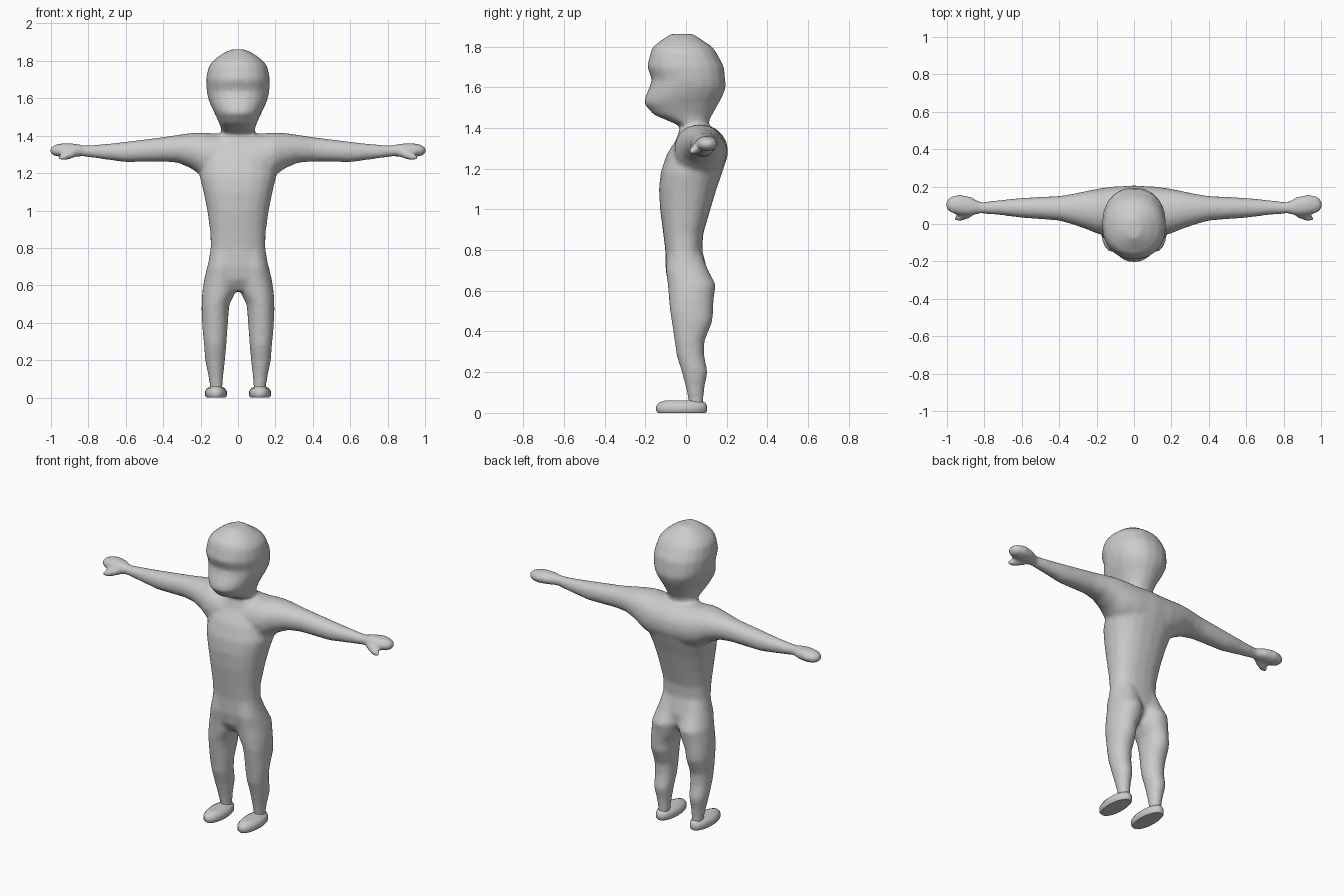
import bpy, bmesh, math

grey = bpy.data.materials.new("plain grey")
grey.diffuse_color = (0.6, 0.6, 0.6, 1)


def spow(v, p):
    return math.copysign(abs(v) ** p, v)


def loft(bm, rings, axis="z", side=1, n=20, power=0.95):
    """Skin oval rings (position, a0, a1, b0, b1); the axis is x, y or z."""
    loops = []
    for t, a0, a1, b0, b1 in rings:
        loop = []
        for i in range(n):
            ang = 2 * math.pi * i / n
            a = (a0 + a1) / 2 + (a1 - a0) / 2 * spow(math.cos(ang), power)
            b = (b0 + b1) / 2 + (b1 - b0) / 2 * spow(math.sin(ang), power)
            co = {"z": (a, b, t), "x": (t, a, b), "y": (a, t, b)}[axis]
            loop.append(bm.verts.new((co[0] * side, co[1], co[2])))
        loops.append(loop)
    faces = [bm.faces.new(loops[0]), bm.faces.new(loops[-1])]
    for lo, hi in zip(loops, loops[1:]):
        for i in range(n):
            j = (i + 1) % n
            faces.append(bm.faces.new((lo[i], lo[j], hi[j], hi[i])))
    bmesh.ops.recalc_face_normals(bm, faces=faces)


def finish(bm, name):
    mesh = bpy.data.meshes.new(name)
    bm.to_mesh(mesh)
    bm.free()
    ob = bpy.data.objects.new(name, mesh)
    bpy.context.collection.objects.link(ob)
    mesh.materials.append(grey)
    return ob


def sym(rings):
    """Rings given as (z, half width, front, back)."""
    return [(z, -w, w, f, b) for z, w, f, b in rings]


body = bmesh.new()

# torso
loft(body, sym([(0.57, 0.05, -0.05, 0.05), (0.63, 0.15, -0.088, 0.10),
                (0.70, 0.163, -0.10, 0.105), (0.80, 0.147, -0.102, 0.08),
                (0.88, 0.148, -0.112, 0.085), (1.0, 0.165, -0.128, 0.12),
                (1.1, 0.185, -0.133, 0.15), (1.18, 0.205, -0.125, 0.178),
                (1.27, 0.20, -0.095, 0.207), (1.34, 0.17, -0.05, 0.185),
                (1.40, 0.12, -0.03, 0.145)]), power=0.85)

# neck and head
loft(body, sym([(1.34, 0.10, -0.03, 0.14), (1.41, 0.088, -0.03, 0.11),
                (1.44, 0.092, -0.10, 0.115), (1.465, 0.10, -0.16, 0.13),
                (1.52, 0.125, -0.208, 0.16), (1.555, 0.143, -0.20, 0.18),
                (1.60, 0.160, -0.180, 0.197), (1.64, 0.168, -0.168, 0.193),
                (1.70, 0.172, -0.192, 0.187), (1.77, 0.158, -0.175, 0.15),
                (1.80, 0.135, -0.163, 0.128), (1.835, 0.09, -0.115, 0.075),
                (1.862, 0.035, -0.075, 0.035)]), power=0.9)

for s in (1, -1):
    # arm and hand
    loft(body, [(-0.02, -0.06, 0.207, 1.16, 1.412), (0.12, -0.06, 0.20, 1.16, 1.412),
                (0.19, -0.055, 0.19, 1.18, 1.418), (0.25, -0.03, 0.178, 1.225, 1.415),
                (0.32, -0.005, 0.163, 1.255, 1.405), (0.40, 0.018, 0.15, 1.262, 1.393),
                (0.60, 0.033, 0.14, 1.258, 1.368), (0.72, 0.048, 0.128, 1.274, 1.355),
                (0.82, 0.056, 0.117, 1.288, 1.348), (0.87, 0.045, 0.145, 1.288, 1.358),
                (0.93, 0.048, 0.158, 1.285, 1.362), (0.98, 0.058, 0.148, 1.290, 1.352),
                (1.004, 0.08, 0.125, 1.305, 1.338)], "x", s)
    # thumb
    loft(body, [(0.84, 0.06, 0.10, 1.295, 1.335), (0.88, 0.03, 0.08, 1.28, 1.33),
                (0.93, 0.012, 0.06, 1.265, 1.31), (0.962, 0.018, 0.04, 1.272, 1.296)], "x", s)
    # leg
    loft(body, [(0.80, 0.01, 0.135, -0.09, 0.07), (0.70, 0.0, 0.165, -0.10, 0.11),
                (0.63, 0.0, 0.182, -0.09, 0.147), (0.56, 0.015, 0.192, -0.085, 0.137),
                (0.50, 0.045, 0.195, -0.079, 0.133), (0.45, 0.05, 0.195, -0.071, 0.131),
                (0.35, 0.057, 0.189, -0.056, 0.09), (0.28, 0.062, 0.182, -0.046, 0.09),
                (0.20, 0.069, 0.176, -0.021, 0.107), (0.12, 0.078, 0.160, 0.0, 0.09),
                (0.06, 0.083, 0.150, 0.012, 0.086), (0.03, 0.083, 0.150, 0.012, 0.086)], side=s)
    # foot
    foot = bmesh.new()
    loft(foot, [(0.0, 0.068, 0.168, -0.138, 0.096), (0.01, 0.06, 0.176, -0.147, 0.104),
                (0.034, 0.06, 0.176, -0.147, 0.104), (0.05, 0.07, 0.166, -0.132, 0.095),
                (0.06, 0.09, 0.146, -0.105, 0.07)], side=s)
    ob = finish(foot, "left_foot" if s > 0 else "right_foot")
    for p in ob.data.polygons:
        p.use_smooth = abs(p.normal.z) < 0.99

# fuse the body parts into one soft skin
skin = finish(body, "body")
remesh = skin.modifiers.new("fuse", "REMESH")
remesh.mode = "VOXEL"
remesh.voxel_size = 0.011
remesh.use_smooth_shade = True
soft = skin.modifiers.new("soften", "SMOOTH")
soft.factor = 0.5
soft.iterations = 10
